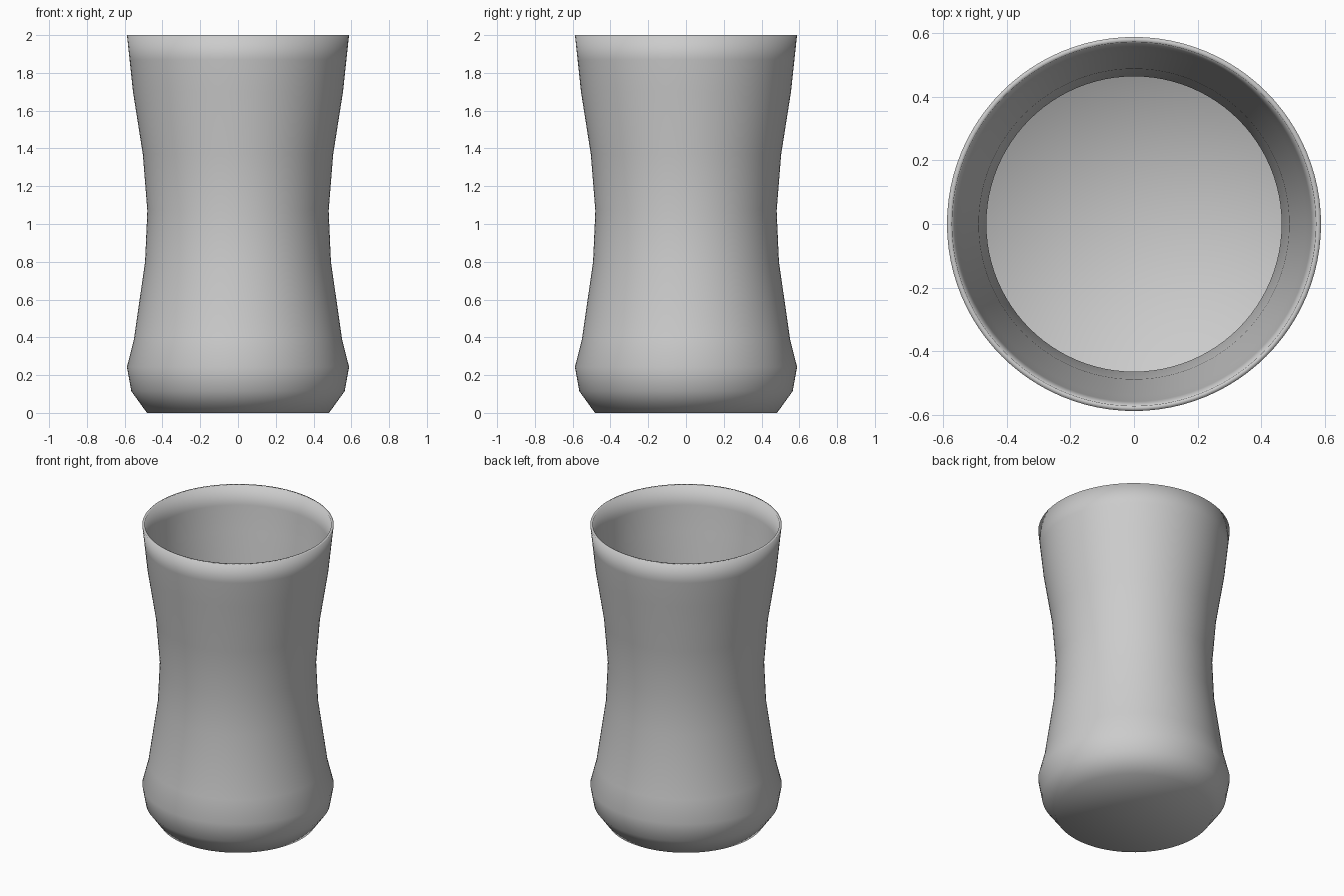
import bpy, bmesh
from math import tau, cos, sin

if "Cube" in bpy.data.objects:
    bpy.data.objects.remove(bpy.data.objects["Cube"])

SEGMENTS = 96
WALL = 0.016

# Outer silhouette of the glass, bottom to top: (radius, height)
profile = [(0.482, 0), (0.565, 0.115), (0.588, 0.243), (0.551, 0.39),
           (0.492, 0.80), (0.480, 1.07), (0.504, 1.37), (0.556, 1.70),
           (0.574, 1.87), (0.588, 2.0)]


def lathe(name, points):
    bm = bmesh.new()
    rings = [[bm.verts.new((r * cos(tau * i / SEGMENTS), r * sin(tau * i / SEGMENTS), z))
              for i in range(SEGMENTS)] for r, z in points]
    centre = bm.verts.new((0, 0, points[0][1]))
    for i in range(SEGMENTS):
        j = (i + 1) % SEGMENTS
        bm.faces.new((centre, rings[0][j], rings[0][i]))
        for low, high in zip(rings, rings[1:]):
            bm.faces.new((low[i], low[j], high[j], high[i]))
    for face in bm.faces:
        face.smooth = True
    mesh = bpy.data.meshes.new(name)
    bm.to_mesh(mesh)
    bm.free()
    obj = bpy.data.objects.new(name, mesh)
    bpy.context.collection.objects.link(obj)
    return obj


# Tumbler with closed floor, thickened inwards
glass = lathe("tumbler_glass", profile)
wall = glass.modifiers.new("wall", 'SOLIDIFY')
wall.thickness = WALL
wall.offset = -1
